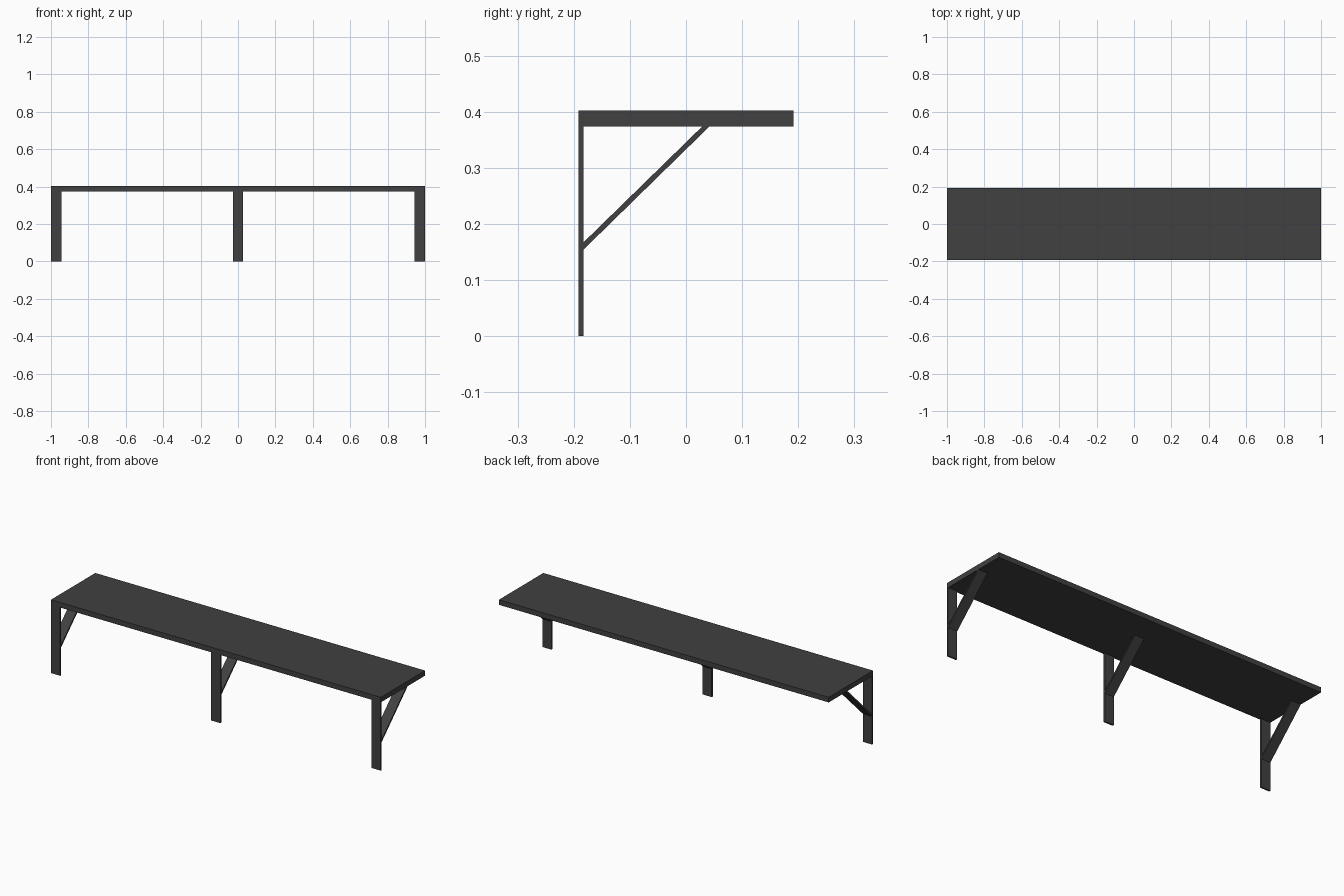
import bpy
import bmesh

cube = bpy.data.objects.get("Cube")
if cube:
    bpy.data.objects.remove(cube, do_unlink=True)

# Dark grey paint
paint = bpy.data.materials.new("dark_grey")
paint.use_nodes = True
color = (0.052, 0.052, 0.052, 1)
paint.diffuse_color = color
bsdf = next(n for n in paint.node_tree.nodes if n.type == 'BSDF_PRINCIPLED')
bsdf.inputs["Base Color"].default_value = color


def extrude_profile(name, profile, x0, x1):
    """Extrude a (y, z) outline along x."""
    bm = bmesh.new()
    face = bm.faces.new([bm.verts.new((x0, y, z)) for y, z in profile])
    result = bmesh.ops.extrude_face_region(bm, geom=[face])
    moved = [v for v in result["geom"] if isinstance(v, bmesh.types.BMVert)]
    bmesh.ops.translate(bm, verts=moved, vec=(x1 - x0, 0, 0))
    bmesh.ops.recalc_face_normals(bm, faces=bm.faces)
    mesh = bpy.data.meshes.new(name)
    bm.to_mesh(mesh)
    bm.free()
    mesh.materials.append(paint)
    obj = bpy.data.objects.new(name, mesh)
    bpy.context.scene.collection.objects.link(obj)
    return obj


def rect(y0, y1, z0, z1):
    return [(y0, z0), (y1, z0), (y1, z1), (y0, z1)]


FRONT, BACK = -0.192, 0.192
UNDER, TOP = 0.374, 0.402
LEG_BACK = FRONT + 0.009
WIDTH = 0.056

# Long flat top
extrude_profile("shelf_top", rect(FRONT, BACK, UNDER, TOP), -1, 1)

# Flat legs along the front, each with a diagonal brace mitred to leg and top
brace = [(LEG_BACK, 0.154), (0.042, UNDER), (0.029, UNDER), (LEG_BACK, 0.167)]
for side, x in (("right", -1 + WIDTH / 2), ("middle", 0), ("left", 1 - WIDTH / 2)):
    x0, x1 = x - WIDTH / 2, x + WIDTH / 2
    extrude_profile(side + "_leg", rect(FRONT, LEG_BACK, 0, UNDER), x0, x1)
    extrude_profile(side + "_brace", brace, x0, x1)
